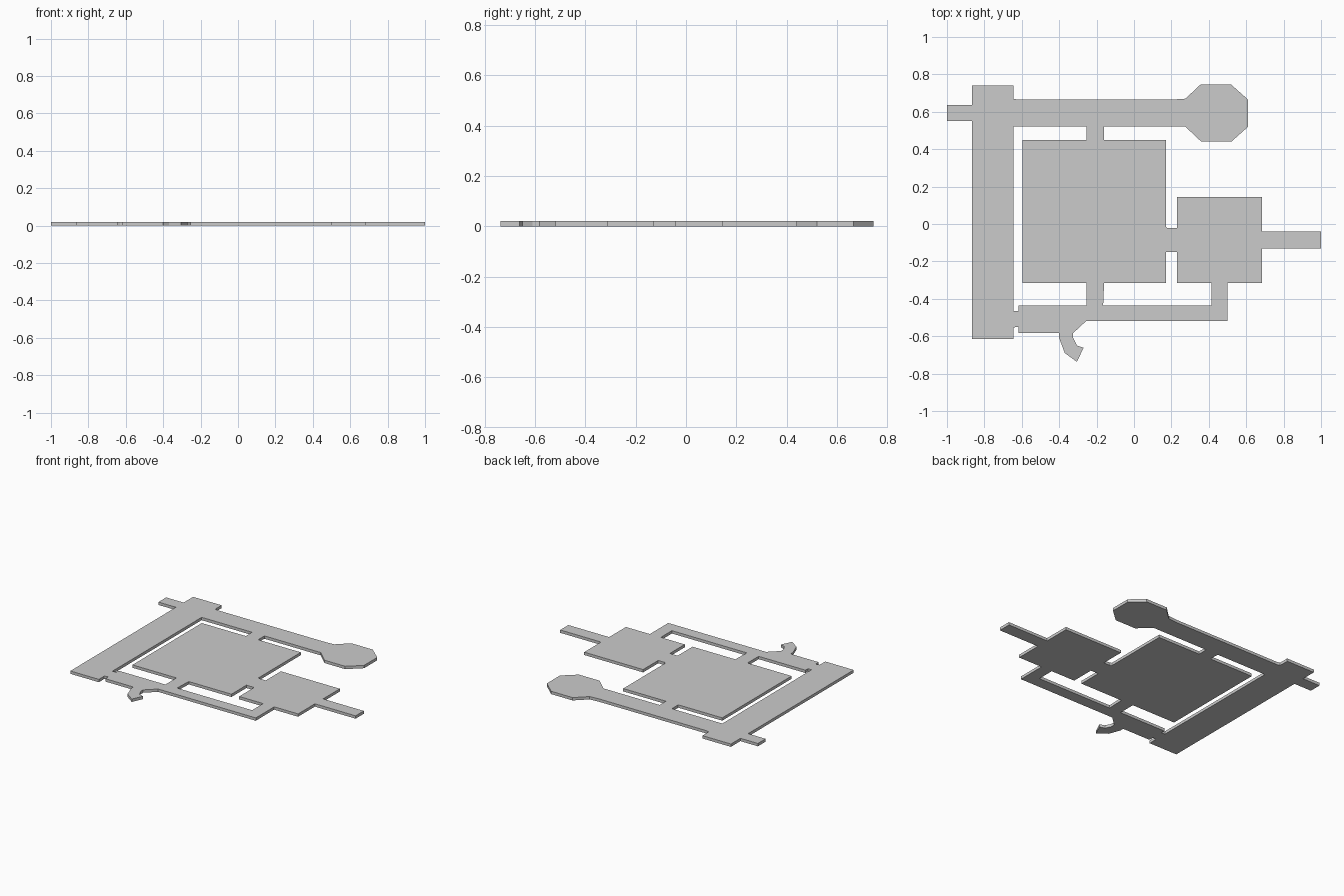
import bpy
from mathutils import Vector

if "Cube" in bpy.data.objects:
    bpy.data.objects.remove(bpy.data.objects["Cube"])

HEIGHT = 0.02


def rect(x0, y0, x1, y1):
    return [(x0, y0), (x1, y0), (x1, y1), (x0, y1)]


# Floor plan outlines, all counter-clockwise; neighbours touch along their openings
parts = {
    # rooms
    "west_hall": rect(-0.865, -0.615, -0.645, 0.74),
    "central_room": rect(-0.595, -0.315, 0.17, 0.45),
    "east_room": rect(0.23, -0.315, 0.685, 0.145),
    "octagon_room": [(0.275, 0.52), (0.36, 0.44), (0.52, 0.44), (0.61, 0.52),
                     (0.61, 0.665), (0.52, 0.745), (0.355, 0.745), (0.275, 0.67)],
    # passages
    "west_entrance": rect(-1.0, 0.55, -0.865, 0.635),
    "north_corridor": [(-0.645, 0.52), (0.275, 0.52), (0.275, 0.67), (0.2, 0.665),
                       (-0.62, 0.665), (-0.645, 0.67)],
    "north_doorway": rect(-0.255, 0.45, -0.16, 0.52),
    "east_doorway": [(0.17, -0.15), (0.23, -0.15), (0.23, -0.022), (0.18, -0.022),
                     (0.17, -0.015)],
    "east_entrance": rect(0.685, -0.13, 1.0, -0.04),
    "south_doorway": [(-0.255, -0.437), (-0.165, -0.437), (-0.16, -0.315), (-0.255, -0.315)],
    "southwest_doorway": [(-0.645, -0.555), (-0.63, -0.55), (-0.617, -0.55),
                          (-0.617, -0.465), (-0.645, -0.465)],
    "south_corridor": [(-0.617, -0.583), (-0.4, -0.583), (-0.325, -0.583), (-0.255, -0.518),
                       (0.5, -0.518), (0.5, -0.437), (-0.617, -0.437)],
    "southeast_passage": rect(0.415, -0.437, 0.5, -0.315),
    "curved_exit": [(-0.4, -0.61), (-0.37, -0.69), (-0.305, -0.737), (-0.27, -0.662),
                    (-0.305, -0.65), (-0.325, -0.61), (-0.325, -0.583), (-0.4, -0.583)],
}


def split_edges(loop, points):
    """Insert every plan corner that lies along an edge of this outline."""
    out = []
    for p, q in zip(loop, loop[1:] + loop[:1]):
        a, b = Vector(p), Vector(q)
        d = b - a
        on_edge = []
        for c in points:
            t = (Vector(c) - a).dot(d) / d.length_squared
            if 1e-4 < t < 1 - 1e-4 and (a + d * t - Vector(c)).length < 1e-4:
                on_edge.append((t, c))
        out += [p] + [c for _, c in sorted(on_edge)]
    return out


corners = {p for loop in parts.values() for p in loop}
loops = {name: split_edges(loop, corners) for name, loop in parts.items()}
edges = {e for l in loops.values() for e in zip(l, l[1:] + l[:1])}

# Slabs: top, bottom and outer sides, left open where two parts meet
for name, loop in loops.items():
    n = len(loop)
    verts = [(x, y, z) for z in (0, HEIGHT) for x, y in loop]
    faces = [list(range(n))[::-1], list(range(n, 2 * n))]
    for i in range(n):
        j = (i + 1) % n
        if (loop[j], loop[i]) not in edges:
            faces.append([i, j, n + j, n + i])
    mesh = bpy.data.meshes.new(name)
    mesh.from_pydata(verts, [], faces)
    mesh.update()
    bpy.context.collection.objects.link(bpy.data.objects.new(name, mesh))
